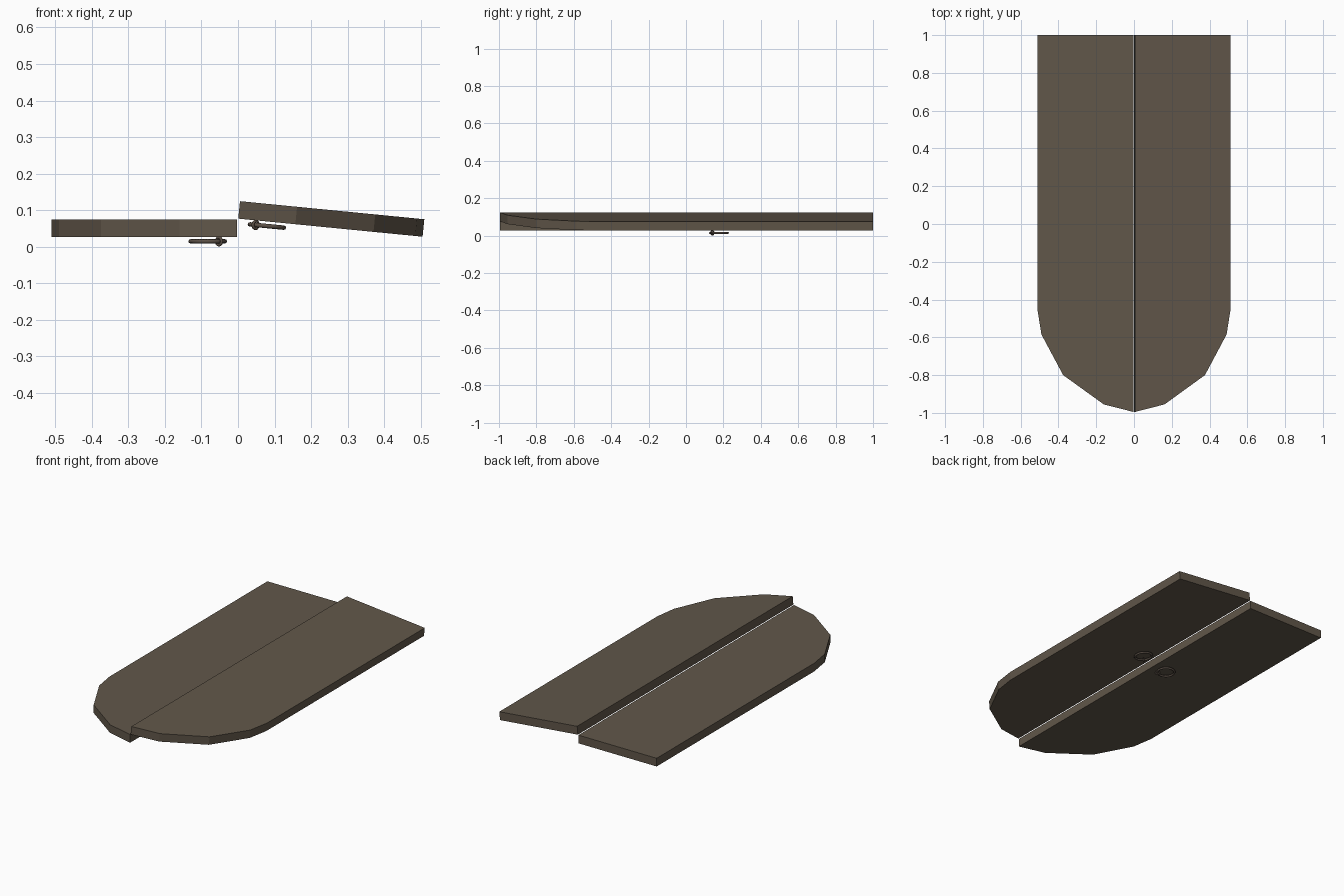
import bpy, bmesh, math
from mathutils import Matrix, Vector

if "Cube" in bpy.data.objects:
    bpy.data.objects.remove(bpy.data.objects["Cube"])


def material(name, rgb):
    m = bpy.data.materials.new(name)
    m.diffuse_color = (*rgb, 1)
    m.use_nodes = True
    m.node_tree.nodes["Principled BSDF"].inputs["Base Color"].default_value = m.diffuse_color
    return m


WOOD = material("weathered wood", (0.120, 0.095, 0.068))
IRON = material("dark iron", (0.105, 0.080, 0.062))

# Right leaf is tilted about its outer top edge so its inner edge sits raised
PIVOT = Vector((0.51, 0, 0.075))
TILT = (Matrix.Translation(PIVOT) @ Matrix.Rotation(math.radians(5.6), 4, 'Y')
        @ Matrix.Translation(-PIVOT))


def finish(name, bm, mat, matrix, smooth=False):
    bm.transform(matrix)
    bmesh.ops.recalc_face_normals(bm, faces=bm.faces)
    me = bpy.data.meshes.new(name)
    bm.to_mesh(me)
    bm.free()
    me.materials.append(mat)
    for p in me.polygons:
        p.use_smooth = smooth
    ob = bpy.data.objects.new(name, me)
    bpy.context.collection.objects.link(ob)


def torus(major, minor, n, k):
    bm = bmesh.new()
    rows = []
    for i in range(n):
        a = 2 * math.pi * i / n
        row = []
        for j in range(k):
            b = 2 * math.pi * j / k
            r = major + minor * math.cos(b)
            row.append(bm.verts.new((r * math.cos(a), r * math.sin(a), minor * math.sin(b))))
        rows.append(row)
    for i in range(n):
        for j in range(k):
            p, q = rows[i], rows[(i + 1) % n]
            bm.faces.new((p[j], q[j], q[(j + 1) % k], p[(j + 1) % k]))
    return bm


# Half outline of one door leaf, arched towards the front
OUTLINE = [(0.003, 1), (0.003, -0.995), (0.16, -0.955), (0.375, -0.80),
           (0.49, -0.585), (0.51, -0.46), (0.51, 1)]

for side, sx, place in (("left", -1, Matrix.Identity(4)), ("right", 1, TILT)):
    world = place @ Matrix.Diagonal((sx, 1, 1, 1))

    # door leaf
    bm = bmesh.new()
    face = bm.faces.new([bm.verts.new((x, y, 0.027)) for x, y in OUTLINE])
    ext = bmesh.ops.extrude_face_region(bm, geom=[face], use_keep_orig=True)
    verts = [v for v in ext["geom"] if isinstance(v, bmesh.types.BMVert)]
    bmesh.ops.translate(bm, verts=verts, vec=(0, 0, 0.048))
    finish(side + "_door_leaf", bm, WOOD, world)

    # pull ring lying flat under the leaf
    finish(side + "_pull_ring", torus(0.047, 0.006, 20, 8), IRON,
           world @ Matrix.Translation((0.083, 0.176, 0.0145)), True)

    # small upright staple loop holding the ring to the leaf
    finish(side + "_ring_staple", torus(0.0105, 0.004, 12, 8), IRON,
           world @ Matrix.Translation((0.052, 0.141, 0.0145))
           @ Matrix.Rotation(math.radians(-45), 4, 'Z')
           @ Matrix.Rotation(math.radians(90), 4, 'Y'), True)
